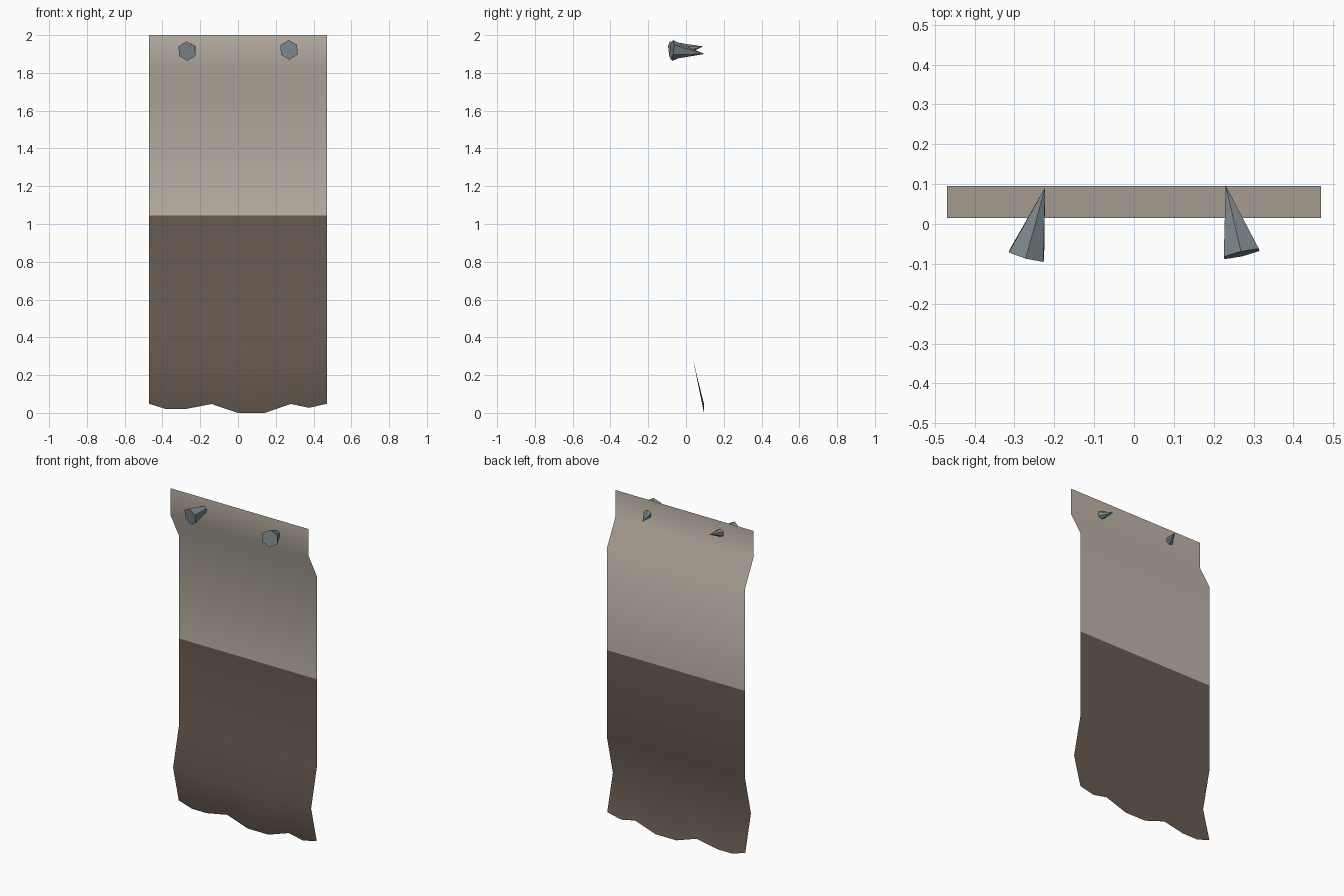
import bpy, bmesh, math
from mathutils import Vector

if "Cube" in bpy.data.objects:
    bpy.data.objects.remove(bpy.data.objects["Cube"])


def material(name, rgb):
    m = bpy.data.materials.new(name)
    m.diffuse_color = (*rgb, 1)
    m.use_nodes = True
    m.node_tree.nodes["Principled BSDF"].inputs["Base Color"].default_value = m.diffuse_color
    return m


linen = material("pale linen", (0.53, 0.465, 0.40))
brown = material("dark brown cloth", (0.138, 0.105, 0.082))
steel = material("grey steel", (0.20, 0.24, 0.26))


def add_object(name, bm, mats):
    mesh = bpy.data.meshes.new(name)
    bm.to_mesh(mesh)
    bm.free()
    for m in mats:
        mesh.materials.append(m)
    ob = bpy.data.objects.new(name, mesh)
    bpy.context.collection.objects.link(ob)
    return ob


# Hanging cloth: a side profile swept across, ending in a ragged hem
SPLIT = 1.045
profile = [(0.015, 2.0), (0.015, 1.835), (0.095, 1.68),
           (0.095, SPLIT), (0.095, 0.50), (0.04, 0.27)]   # (y, z)
hem = [(-0.47, 0.048), (-0.38, 0.02), (-0.28, 0.02), (-0.14, 0.047), (0, 0.0),
       (0.14, 0.0), (0.28, 0.047), (0.375, 0.027), (0.47, 0.048)]  # (x, z)
bm = bmesh.new()
rows = [[bm.verts.new((x, y, z)) for x, _ in hem] for y, z in profile]
rows.append([bm.verts.new((x, 0.095, z)) for x, z in hem])
for upper, lower in zip(rows, rows[1:]):
    for i in range(len(hem) - 1):
        f = bm.faces.new((lower[i], lower[i + 1], upper[i + 1], upper[i]))
        f.smooth = True
        f.material_index = int(f.calc_center_median().z < SPLIT)
add_object("banner_cloth", bm, [linen, brown])


# Six-sided spikes driven through the top of the cloth
def spike(name, head, tip):
    head, tip = Vector(head), Vector(tip)
    axis = tip - head
    side = axis.cross(Vector((0, 0, 1))).normalized()
    up = side.cross(axis).normalized()
    bm = bmesh.new()
    ring = []
    for k in range(6):
        a = math.tau * k / 6
        ring.append(bm.verts.new(head + 0.052 * (up * math.cos(a) + side * math.sin(a))))
    point = bm.verts.new(tip)
    bm.faces.new(ring)
    for k in range(6):
        bm.faces.new((ring[k], ring[(k + 1) % 6], point))
    bmesh.ops.recalc_face_normals(bm, faces=bm.faces)
    add_object(name, bm, [steel])


spike("left_spike", (-0.27, -0.08, 1.915), (-0.223, 0.092, 1.94))
spike("right_spike", (0.27, -0.075, 1.922), (0.23, 0.097, 1.90))
